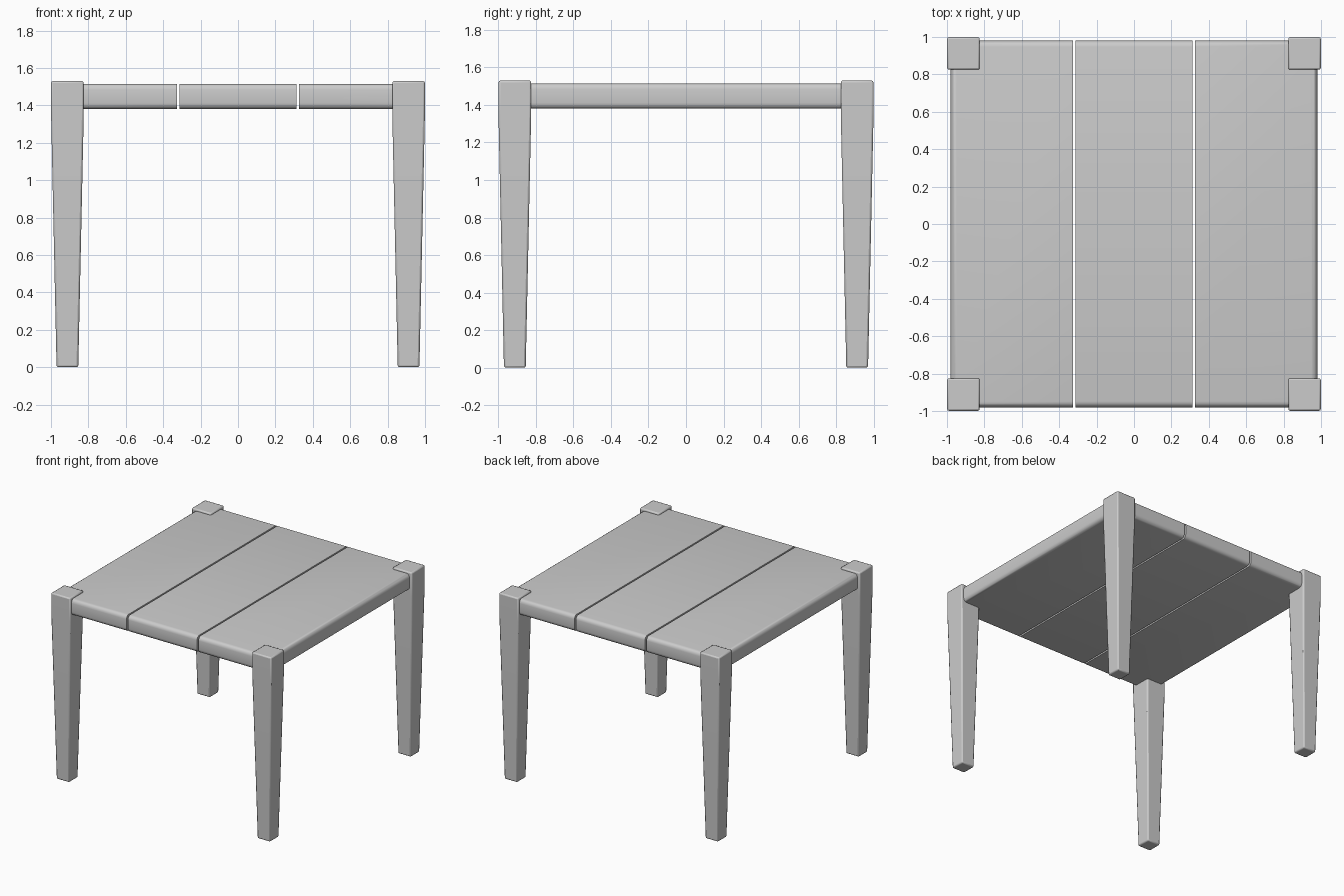
import bpy, bmesh

if "Cube" in bpy.data.objects:
    bpy.data.objects.remove(bpy.data.objects["Cube"])

LEG_C = 0.912   # leg centre offset
HALF = 0.98     # half size of the table top


def finish(bm, name):
    bmesh.ops.recalc_face_normals(bm, faces=bm.faces)
    me = bpy.data.meshes.new(name)
    bm.to_mesh(me)
    bm.free()
    ob = bpy.data.objects.new(name, me)
    bpy.context.collection.objects.link(ob)
    bpy.ops.object.select_all(action='DESELECT')
    ob.select_set(True)
    bpy.context.view_layer.objects.active = ob
    bpy.ops.object.shade_smooth_by_angle(angle=0.7)
    return ob


# Tapered square leg, straight where it meets the top
def leg(name, sx, sy):
    bm = bmesh.new()
    rings = []
    for z, h in ((0, 0.058), (1.34, 0.087), (1.53, 0.087)):
        rings.append([bm.verts.new((sx * LEG_C + x * h, sy * LEG_C + y * h, z))
                      for x, y in ((-1, -1), (1, -1), (1, 1), (-1, 1))])
    for a, b in zip(rings, rings[1:]):
        for i in range(4):
            j = (i + 1) % 4
            bm.faces.new((a[i], a[j], b[j], b[i]))
    bm.faces.new(rings[0][::-1])
    bm.faces.new(rings[-1])
    ob = finish(bm, name)
    bev = ob.modifiers.new("soft_edges", 'BEVEL')
    bev.width = 0.01
    bev.segments = 2
    bev.limit_method = 'ANGLE'


# Plank of the top: outer rims strongly rounded, gap sides straight
def plank(name, x0, x1):
    bm = bmesh.new()
    bmesh.ops.create_cube(bm, size=1)
    for v in bm.verts:
        v.co = (x1 if v.co.x > 0 else x0,
                HALF if v.co.y > 0 else -HALF,
                1.515 if v.co.z > 0 else 1.38)
    rim = []
    for e in bm.edges:
        a, b = e.verts[0].co, e.verts[1].co
        m = (a + b) / 2
        if abs(a.z - b.z) < 1e-4 and max(abs(m.x), abs(m.y)) > HALF - 0.001:
            rim.append(e)
    bmesh.ops.bevel(bm, geom=rim, offset=0.032, segments=4, profile=0.5,
                    affect='EDGES')
    finish(bm, name)


for side, sx in (("left", -1), ("right", 1)):
    for end, sy in (("front", -1), ("back", 1)):
        leg(f"{end}_{side}_leg", sx, sy)

plank("left_plank", -HALF, -0.327)
plank("middle_plank", -0.314, 0.314)
plank("right_plank", 0.327, HALF)
